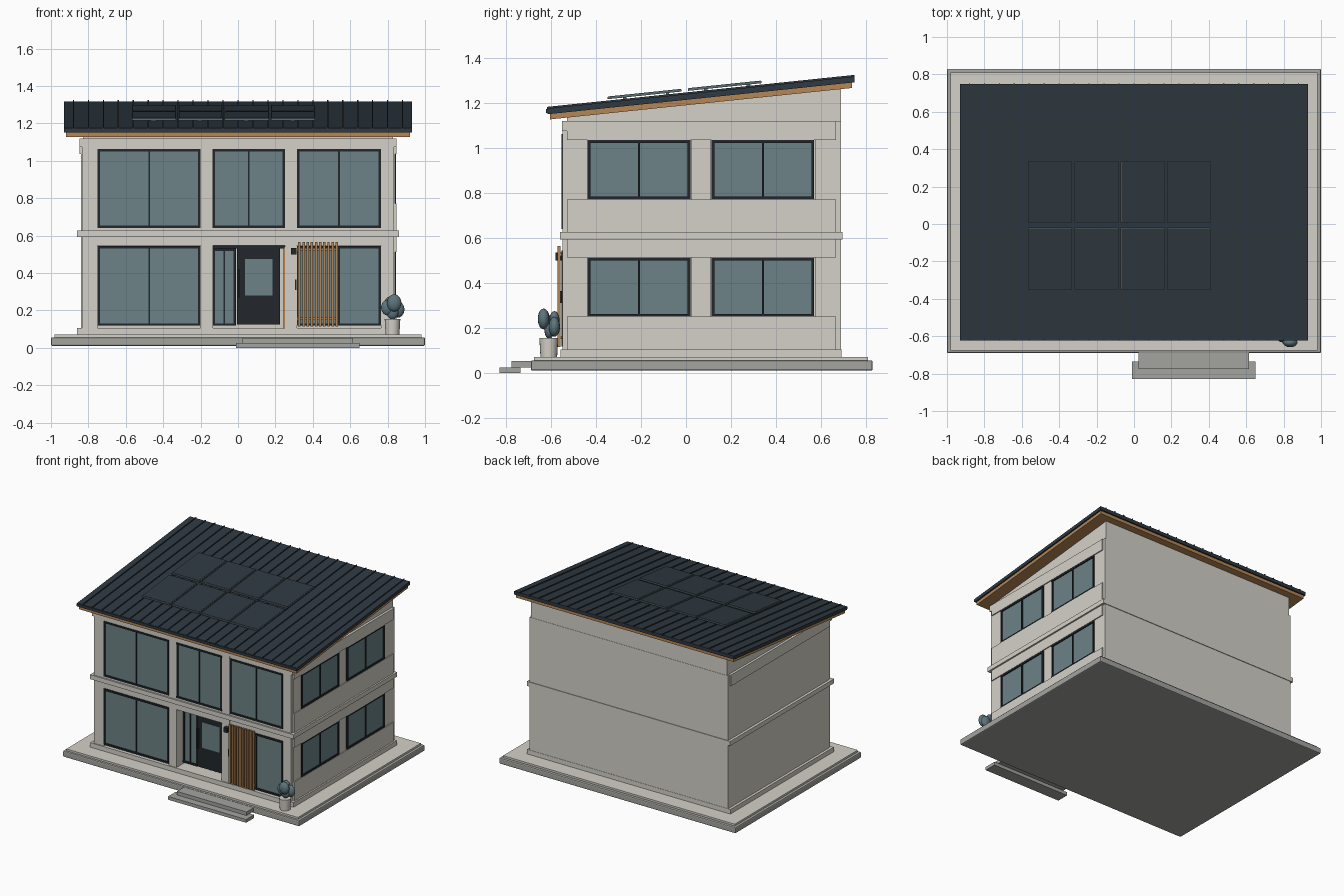
import bpy, bmesh, math
from mathutils import Matrix

if "Cube" in bpy.data.objects:
    bpy.data.objects.remove(bpy.data.objects["Cube"])


def mat(name, r, g, b):
    m = bpy.data.materials.new(name)
    m.diffuse_color = (r, g, b, 1)
    m.use_nodes = True
    m.node_tree.nodes["Principled BSDF"].inputs["Base Color"].default_value = m.diffuse_color
    return m


CREAM = mat("cream_render", 0.66, 0.64, 0.58)
STONE = mat("grey_stone", 0.37, 0.37, 0.35)
GLASS = mat("tinted_glass", 0.15, 0.225, 0.24)
FRAME = mat("dark_frame", 0.016, 0.02, 0.025)
ROOF = mat("slate_metal", 0.028, 0.041, 0.053)
WOOD = mat("timber", 0.46, 0.24, 0.09)
EDGE = mat("panel_edge", 0.10, 0.15, 0.16)
LEAF = mat("blue_green_leaf", 0.11, 0.18, 0.20)


def finish(name, bm, m):
    bmesh.ops.recalc_face_normals(bm, faces=bm.faces)
    me = bpy.data.meshes.new(name)
    bm.to_mesh(me)
    bm.free()
    me.materials.append(m)
    ob = bpy.data.objects.new(name, me)
    bpy.context.collection.objects.link(ob)
    return ob


def box(name, m, x0, x1, y0, y1, z0, z1, bevel=0):
    bm = bmesh.new()
    bmesh.ops.create_cube(bm, size=1)
    for v in bm.verts:
        v.co = (x0 if v.co.x < 0 else x1, y0 if v.co.y < 0 else y1, z0 if v.co.z < 0 else z1)
    ob = finish(name, bm, m)
    if bevel:
        b = ob.modifiers.new("bevel", 'BEVEL')
        b.width, b.segments = bevel, 2
    return ob


def extrude_x(name, m, x0, x1, profile):
    """Prism along x from a (y, z) profile."""
    bm = bmesh.new()
    f = bm.faces.new([bm.verts.new((x0, y, z)) for y, z in profile])
    g = bmesh.ops.extrude_face_region(bm, geom=[f])["geom"]
    bmesh.ops.translate(bm, vec=(x1 - x0, 0, 0),
                        verts=[v for v in g if isinstance(v, bmesh.types.BMVert)])
    return finish(name, bm, m)


def window(name, side, a0, a1, z0, z1, face, panes=2, w=0.013):
    """Glazed unit with frame and mullions; side is 'front' or 'right'."""
    def part(n, m, p0, p1, q0, q1, out, depth):
        if side == 'front':
            box(n, m, p0, p1, face - out, face + depth, q0, q1)
        else:
            box(n, m, face - depth, face + out, p0, p1, q0, q1)
    part(name + "_glass", GLASS, a0 + w / 2, a1 - w / 2, z0 + w / 2, z1 - w / 2, -0.008, 0.03)
    for i, z in enumerate((z0, z1 - w)):
        part(f"{name}_rail_{i}", FRAME, a0, a1, z, z + w, 0, 0.035)
    for i in range(panes + 1):
        c = a0 + w / 2 + (a1 - a0 - w) * i / panes
        h = w / 2 if i in (0, panes) else w / 3
        part(f"{name}_stile_{i}", FRAME, c - h, c + h, z0, z1, -0.001, 0.034)


# Terrace and entrance steps
box("terrace_slab", STONE, -1, 1, -0.69, 0.83, 0.01, 0.056, 0.008)
box("terrace_paving", CREAM, -0.98, 0.98, -0.675, 0.81, 0.05, 0.07)
box("lower_step", STONE, -0.01, 0.65, -0.83, -0.735, 0, 0.025)
box("upper_step", STONE, 0.025, 0.615, -0.775, -0.685, 0.025, 0.052)

# Building mass, plinth and storey band
box("wall_core", CREAM, -0.83, 0.83, -0.44, 0.685, 0.07, 1.12)
box("plinth", CREAM, -0.86, 0.86, -0.557, 0.692, 0.07, 0.105)
box("storey_band", CREAM, -0.86, 0.86, -0.56, 0.695, 0.592, 0.626)
box("left_wall", CREAM, -0.84, -0.8, -0.53, 0.69, 0.105, 1.12)
box("rear_wall", CREAM, -0.84, 0.84, 0.665, 0.69, 0.105, 1.12)
for i, (z0, z1) in enumerate(((0.105, 0.25), (0.512, 0.592), (0.626, 0.772), (1.035, 1.12))):
    box(f"right_panel_{i}", CREAM, 0.8, 0.848, -0.53, 0.667, z0, z1)
box("left_top_panel", CREAM, -0.848, -0.8, -0.53, 0.667, 1.035, 1.12)

# Front piers and lintels
for i, (x0, x1) in enumerate(((-0.835, -0.75), (-0.2, -0.135), (0.25, 0.315), (0.765, 0.835))):
    box(f"front_pier_{i}", CREAM, x0, x1, -0.55, -0.43, 0.105, 1.12)
for i, (z0, z1) in enumerate(((0.548, 0.592), (0.626, 0.64), (1.062, 1.12))):
    box(f"front_lintel_{i}", CREAM, -0.83, 0.83, -0.549, -0.43, z0, z1)
box("front_top_panel", CREAM, -0.848, 0.848, -0.551, -0.43, 1.075, 1.12)

# Side piers between windows
for i, (y0, y1) in enumerate(((-0.53, -0.44), (0.025, 0.108), (0.575, 0.667))):
    box(f"right_pier_{i}", CREAM, 0.8, 0.84, y0, y1, 0.105, 1.12)

# Windows
bays = ((-0.75, -0.2), (-0.135, 0.25), (0.315, 0.765))
for i, (x0, x1) in enumerate(bays):
    window(f"upper_window_{i}", 'front', x0, x1, 0.64, 1.062, -0.554)
    if i != 1:
        window(f"ground_window_{i}", 'front', x0, x1, 0.118, 0.545, -0.554)
for i, (z0, z1) in enumerate(((0.25, 0.512), (0.772, 1.035))):
    for j, (y0, y1) in enumerate(((-0.437, 0.02), (0.113, 0.57))):
        window(f"right_window_{i}_{j}", 'right', y0, y1, z0, z1, 0.846)

# Recessed entrance: sidelight, door, timber reveal
window("sidelight", 'front', -0.135, -0.012, 0.118, 0.53, -0.475)
box("door_leaf", FRAME, -0.005, 0.225, -0.485, -0.43, 0.125, 0.53)
box("door_glass", GLASS, 0.037, 0.185, -0.488, -0.48, 0.28, 0.475)
box("door_handle", FRAME, 0.0, 0.01, -0.505, -0.48, 0.27, 0.42)
box("entrance_head", FRAME, -0.135, 0.25, -0.49, -0.43, 0.53, 0.548)
box("timber_reveal", WOOD, 0.243, 0.25, -0.545, -0.43, 0.105, 0.54)
box("wall_lamp", FRAME, 0.283, 0.312, -0.58, -0.545, 0.5, 0.535)
box("door_bell", FRAME, 0.305, 0.314, -0.558, -0.545, 0.31, 0.365)

# Timber slat screen
for i in range(10):
    x = 0.322 + i * 0.0222
    box(f"screen_slat_{i}", WOOD, x, x + 0.013, -0.572, -0.557, 0.115, 0.565)
for i, z in enumerate((0.15, 0.52)):
    box(f"screen_rail_{i}", WOOD, 0.318, 0.535, -0.56, -0.554, z, z + 0.012)


# Mono-pitch roof
def top(y):
    return 1.176 + 0.104 * (y + 0.615)


def sloped(name, m, x0, x1, y0, y1, low, high):
    """Slab following the roof pitch, offset from its upper surface."""
    return extrude_x(name, m, x0, x1, [(y0, top(y0) + low), (y1, top(y1) + low),
                                       (y1, top(y1) + high), (y0, top(y0) + high)])


extrude_x("gable_wall", CREAM, -0.83, 0.83,
          [(-0.53, 1.11), (0.688, 1.11), (0.688, top(0.688) - 0.03), (-0.53, top(-0.53) - 0.03)])
sloped("roof_deck", ROOF, -0.93, 0.93, -0.615, 0.748, -0.026, 0)
sloped("timber_soffit", WOOD, -0.92, 0.92, -0.605, 0.738, -0.05, -0.02)
for i in range(-11, 12):
    sloped(f"roof_seam_{i + 11}", ROOF, i * 0.08 - 0.003, i * 0.08 + 0.003, -0.617, 0.75, -0.005, 0.007)
box("front_gutter", ROOF, -0.93, 0.93, -0.622, -0.605, 1.155, 1.174)

# Solar panels
for i in range(4):
    for j, (y0, y1) in enumerate(((-0.35, -0.02), (0.008, 0.335))):
        x0 = -0.567 + i * 0.248
        sloped(f"solar_frame_{i}_{j}", EDGE, x0, x0 + 0.236, y0, y1, 0.013, 0.023)
        sloped(f"solar_cell_{i}_{j}", ROOF, x0 + 0.003, x0 + 0.233, y0 + 0.003, y1 - 0.003, 0.02, 0.025)
    for j, y in enumerate((-0.28, -0.09, 0.08, 0.27)):
        sloped(f"solar_foot_{i}_{j}", EDGE, x0 + 0.1, x0 + 0.13, y, y + 0.015, -0.002, 0.014)

# Potted shrub
bm = bmesh.new()
bmesh.ops.create_cone(bm, cap_ends=True, segments=20, radius1=0.037, radius2=0.042, depth=0.085,
                      matrix=Matrix.Translation((0.826, -0.61, 0.1125)))
round_parts = [finish("plant_pot", bm, CREAM)]
bm = bmesh.new()
for x, y, z, r in ((0.80, -0.61, 0.215, 0.04), (0.835, -0.633, 0.24, 0.044), (0.853, -0.585, 0.205, 0.042),
                   (0.815, -0.585, 0.235, 0.038), (0.826, -0.608, 0.19, 0.036)):
    bmesh.ops.create_uvsphere(bm, u_segments=14, v_segments=9, radius=r,
                              matrix=Matrix.Translation((x, y, z)) @ Matrix.Diagonal((0.9, 0.6, 1.05, 1)))
round_parts.append(finish("shrub_leaves", bm, LEAF))
bpy.ops.object.select_all(action='DESELECT')
for ob in round_parts:
    ob.select_set(True)
bpy.context.view_layer.objects.active = round_parts[0]
bpy.ops.object.shade_smooth_by_angle(angle=math.radians(40))
